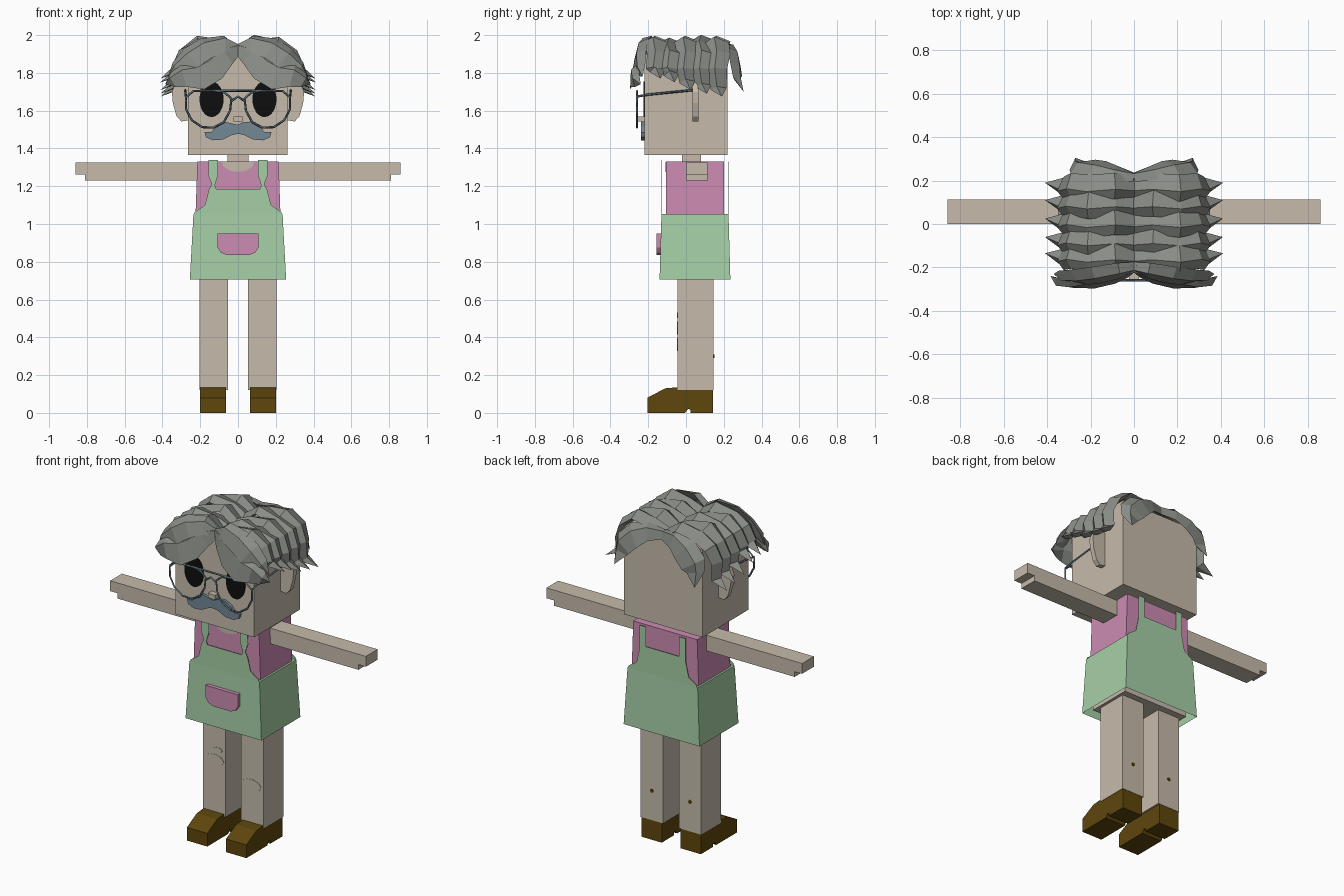
import bpy
import bmesh
import math
from mathutils import Vector

if "Cube" in bpy.data.objects:
    bpy.data.objects.remove(bpy.data.objects["Cube"], do_unlink=True)


def material(name, rgb):
    lin = [((c / 255 + 0.055) / 1.055) ** 2.4 for c in rgb]
    m = bpy.data.materials.new(name)
    m.use_nodes = True
    m.diffuse_color = (*lin, 1)
    m.node_tree.nodes["Principled BSDF"].inputs["Base Color"].default_value = (*lin, 1)
    return m


SKIN = material("skin", (198, 187, 171))
PINK = material("pink cloth", (204, 140, 178))
GREEN = material("green cloth", (165, 207, 166))
BROWN = material("brown leather", (94, 70, 12))
HAIR = material("grey hair", (138, 141, 135))
BLUE = material("moustache blue grey", (117, 136, 149))
BLACK = material("eye black", (14, 14, 14))
WIRE = material("glasses wire", (92, 108, 120))


def finish(name, bm, mat):
    bmesh.ops.recalc_face_normals(bm, faces=bm.faces)
    me = bpy.data.meshes.new(name)
    bm.to_mesh(me)
    bm.free()
    me.materials.append(mat)
    ob = bpy.data.objects.new(name, me)
    bpy.context.collection.objects.link(ob)
    return ob


def box(name, mat, x, y, z, top_x=None, top_y=None, open_ends=False):
    """Box from ranges; the top may have its own x and y ranges."""
    bm = bmesh.new()
    rings = []
    for (a, b), (c, d), h in ((x, y, z[0]), (top_x or x, top_y or y, z[1])):
        rings.append([bm.verts.new((p, q, h)) for p, q in ((a, c), (b, c), (b, d), (a, d))])
    lo, hi = rings
    for i in range(4):
        j = (i + 1) % 4
        bm.faces.new((lo[i], lo[j], hi[j], hi[i]))
    if not open_ends:
        bm.faces.new(lo[::-1])
        bm.faces.new(hi)
    return finish(name, bm, mat)


def plate(name, mat, points, start, depth, axis="y"):
    """Extrude an outline: (x, z) along y, or (y, z) along x."""
    bm = bmesh.new()
    place = (lambda a, b: (a, start, b)) if axis == "y" else (lambda a, b: (start, a, b))
    face = bm.faces.new([bm.verts.new(place(a, b)) for a, b in points])
    new = bmesh.ops.extrude_face_region(bm, geom=[face])["geom"]
    move = (0, depth, 0) if axis == "y" else (depth, 0, 0)
    bmesh.ops.translate(bm, vec=move, verts=[v for v in new if isinstance(v, bmesh.types.BMVert)])
    bmesh.ops.triangulate(bm, faces=[f for f in bm.faces if len(f.verts) > 4])
    return finish(name, bm, mat)


def mirrored(half):
    return half + [(-x, z) for x, z in reversed(half) if x > 0]


def ellipse(cx, cz, rx, rz, n):
    return [(cx + rx * math.cos(math.tau * i / n), cz + rz * math.sin(math.tau * i / n)) for i in range(n)]


def wire(name, points, cyclic=False, radius=0.006):
    cu = bpy.data.curves.new(name, "CURVE")
    cu.dimensions = "3D"
    cu.bevel_depth = radius
    cu.bevel_resolution = 0
    sp = cu.splines.new("POLY")
    sp.points.add(len(points) - 1)
    for p, co in zip(sp.points, points):
        p.co = (*co, 1)
    sp.use_cyclic_u = cyclic
    cu.materials.append(WIRE)
    bpy.context.collection.objects.link(bpy.data.objects.new(name, cu))


def lock(name, path, widths, side, thick=0.03):
    """Ridged strip of hair swept along a path and ending in a point."""
    bm = bmesh.new()
    pts = [Vector(p) for p in path]
    rings = []
    for i, p in enumerate(pts[:-1]):
        t = (pts[i + 1] - pts[max(i - 1, 0)]).normalized()
        s = Vector(side)
        s = (s - t * s.dot(t)).normalized()
        n = t.cross(s)
        if n.dot(p - Vector((0, 0, 1.6))) < 0:
            n = -n
        w = widths[i]
        offsets = (-s * w, -s * w * 0.25 + n * thick, s * w, -n * thick * 0.4)
        rings.append([bm.verts.new(p + o) for o in offsets])
    tip = bm.verts.new(pts[-1])
    bm.faces.new(rings[0])
    for a, b in zip(rings, rings[1:]):
        for i in range(4):
            j = (i + 1) % 4
            bm.faces.new((a[i], a[j], b[j], b[i]))
    for i in range(4):
        bm.faces.new((rings[-1][i], rings[-1][(i + 1) % 4], tip))
    finish(name, bm, HAIR)


# Head, neck, torso
box("head", SKIN, (-0.265, 0.262), (-0.22, 0.22), (1.365, 1.9))
box("neck", SKIN, (-0.055, 0.055), (-0.02, 0.08), (1.3, 1.4))
box("shirt", PINK, (-0.235, 0.235), (-0.105, 0.2), (0.76, 1.33), top_x=(-0.215, 0.215))
box("hips", SKIN, (-0.22, 0.22), (-0.09, 0.185), (0.715, 0.78))
collar = [(0.085 * math.cos(math.pi * i / 8), 1.328 - 0.052 * math.sin(math.pi * i / 8)) for i in range(9)]
plate("neckline", SKIN, collar, -0.109, 0.008)

# Apron: flared skirt with bib and straps front and back
box("apron_skirt", GREEN, (-0.255, 0.255), (-0.14, 0.235), (0.705, 1.05),
    top_x=(-0.236, 0.236), top_y=(-0.13, 0.225), open_ends=True)
box("apron_waist", GREEN, (-0.236, 0.236), (-0.13, 0.225), (1.04, 1.052))
bib = [(0, 1.045), (0.235, 1.045), (0.228, 1.065), (0.175, 1.1), (0.155, 1.18), (0.139, 1.21),
       (0.158, 1.26), (0.155, 1.338), (0.105, 1.338), (0.105, 1.26), (0.123, 1.205),
       (0.115, 1.185), (0, 1.185)]
plate("front_bib", GREEN, mirrored(bib), -0.13, 0.003)
back_bib = bib[:4] + [(0.155, 1.19), (0.155, 1.33), (0.112, 1.33), (0.112, 1.21), (0, 1.21)]
plate("back_bib", GREEN, mirrored(back_bib), 0.222, 0.003)
pocket = [(0.108, 0.95), (0.108, 0.875), (0.09, 0.848), (0.06, 0.836), (0, 0.836)]
plate("pocket", PINK, mirrored(pocket[::-1]), -0.156, 0.024)

# Limbs, ears, shoes
shoe = [(0.143, 0), (0.143, 0.136), (-0.04, 0.136), (-0.11, 0.13), (-0.205, 0.08),
        (-0.205, 0), (-0.005, 0), (0.01, 0.02), (0.025, 0.018), (0.025, 0)]
ear = [(0.255, 1.76), (0.33, 1.75), (0.35, 1.7), (0.345, 1.64), (0.325, 1.57), (0.3, 1.543), (0.255, 1.55)]
rim = [(0.035, 1.665), (0.042, 1.6), (0.075, 1.54), (0.13, 1.51), (0.19, 1.513), (0.245, 1.55),
       (0.276, 1.61), (0.276, 1.67), (0.235, 1.705), (0.12, 1.705), (0.07, 1.695)]
for s, tag in ((1, "left"), (-1, "right")):
    def span(a, b):
        return tuple(sorted((s * a, s * b)))
    box(tag + "_arm", SKIN, span(0.2, 0.81), (0, 0.113), (1.23, 1.325))
    box(tag + "_hand", SKIN, span(0.8, 0.86), (0, 0.113), (1.262, 1.325))
    box(tag + "_leg", SKIN, span(0.053, 0.203), (-0.045, 0.145), (0.12, 0.76))
    plate(tag + "_shoe", BROWN, shoe, s * 0.063, s * 0.137, "x")
    plate(tag + "_leg_spot", BROWN, ellipse(s * 0.128, 0.3, 0.011, 0.011, 6), 0.144, 0.006)
    plate(tag + "_ear", SKIN, [(s * x, z) for x, z in ear], 0.035, 0.03)
    plate(tag + "_eye", BLACK, ellipse(s * 0.14, 1.66, 0.064, 0.094, 24), -0.225, 0.008)
    wire(tag + "_rim", [(s * x, -0.26, z) for x, z in rim], True)
    wire(tag + "_temple", [(s * 0.276, -0.26, 1.675), (s * 0.277, -0.2, 1.685), (s * 0.28, 0.05, 1.71)])

# Knee patches
for i, (x, z, rx, rz) in enumerate(((-0.128, 0.45, 0.065, 0.035), (-0.105, 0.517, 0.032, 0.014),
                                    (0.122, 0.362, 0.066, 0.036))):
    plate(f"knee_patch_{i + 1}", SKIN, ellipse(x, z, rx, rz, 9), -0.047, 0.004)

# Glasses bridge, nose, moustache
wire("glasses_top_bar", [(-0.13, -0.26, 1.706), (0.13, -0.26, 1.706)])
wire("glasses_bridge", [(-0.036, -0.26, 1.65), (0, -0.26, 1.675), (0.036, -0.26, 1.65)])
box("nose", SKIN, (-0.024, 0.024), (-0.255, -0.21), (1.542, 1.57))
whisker = [(0, 1.525), (0.03, 1.54), (0.075, 1.542), (0.115, 1.52), (0.14, 1.488), (0.178, 1.488),
           (0.17, 1.46), (0.135, 1.443), (0.08, 1.447), (0.035, 1.47), (0, 1.478)]
plate("moustache", BLUE, mirrored(whisker)[:-1], -0.237, 0.02)

# Hair: rows over the crown, then locks hanging at the front and back
rows = [(-0.16, 0.0, 1.76), (-0.085, -0.01, 1.74), (0.0, 0.0, 1.70), (0.085, 0.005, 1.68), (0.165, 0.0, 1.665)]
wide = [0.05, 0.06, 0.062, 0.058, 0.052, 0.042]
for s, tag in ((1, "left"), (-1, "right")):
    for i, (y, lift, low) in enumerate(rows):
        wave = 0.012 * (-1) ** i * s
        path = [(0, y, 1.905), (0.09, y + 0.01, 1.955 + lift - wave), (0.21, y, 1.95 + lift + wave),
                (0.29, y + 0.012, 1.9), (0.325, y, 1.82), (0.325, y + 0.008, low + 0.05),
                (0.41, y + 0.025, low + 0.01)]
        lock(f"{tag}_crown_lock_{i + 1}", [(s * a, b, c) for a, b, c in path], wide, (0, 1, 0))
    front = [(0, -0.2, 1.925), (0.07, -0.225, 1.9), (0.14, -0.245, 1.835), (0.21, -0.26, 1.795),
             (0.29, -0.27, 1.79), (0.345, -0.26, 1.76), (0.385, -0.24, 1.74)]
    lock(tag + "_fringe_lower", [(s * a, b, c) for a, b, c in front],
         [0.03, 0.07, 0.09, 0.095, 0.07, 0.04], (-s * 0.5, -0.35, -0.8))
    upper = [(0, -0.2, 1.92), (0.07, -0.215, 1.955), (0.17, -0.235, 1.93), (0.25, -0.245, 1.88),
             (0.32, -0.24, 1.82), (0.37, -0.23, 1.78)]
    lock(tag + "_fringe_upper", [(s * a, b, c) for a, b, c in upper],
         [0.03, 0.055, 0.07, 0.07, 0.05], (-s * 0.5, -0.5, -0.7))
    back = [(0, 0.215, 1.92), (0.09, 0.235, 1.92), (0.17, 0.255, 1.885), (0.235, 0.265, 1.82),
            (0.25, 0.265, 1.77), (0.27, 0.305, 1.7)]
    lock(tag + "_back_lock", [(s * a, b, c) for a, b, c in back],
         [0.03, 0.055, 0.075, 0.075, 0.05], (-s * 0.8, 0.5, -0.7))
